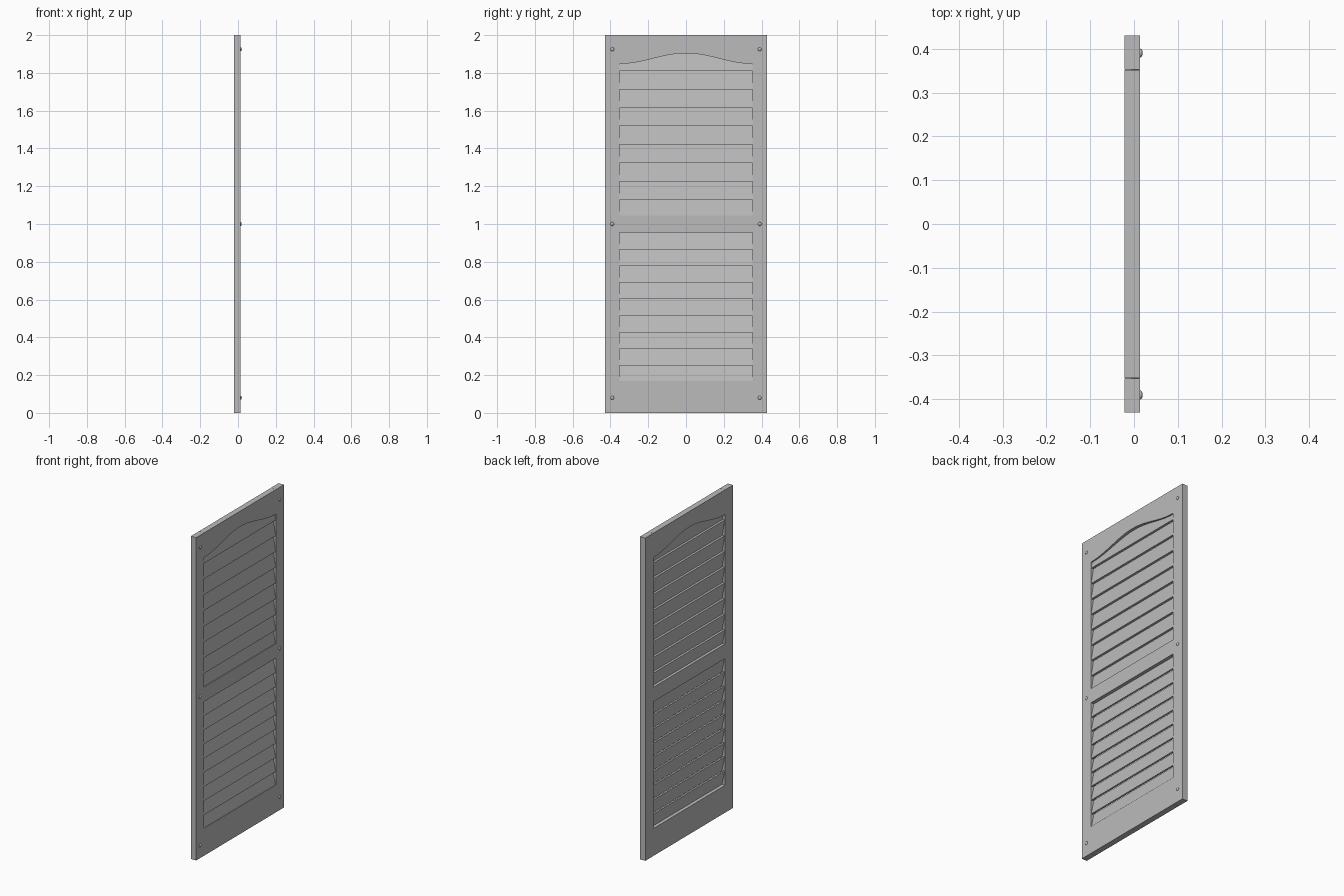
import bpy, bmesh, math

if "Cube" in bpy.data.objects:
    bpy.data.objects.remove(bpy.data.objects["Cube"])

grey = bpy.data.materials.new("light_grey_paint")
grey.use_nodes = True
grey.diffuse_color = (0.5, 0.5, 0.5, 1)
grey.node_tree.nodes["Principled BSDF"].inputs["Base Color"].default_value = (0.5, 0.5, 0.5, 1)

BACK, FRONT = -0.022, 0.014    # panel thickness along x
HALF, INNER = 0.43, 0.352      # outer and inner edges of the stiles


def finish(bm, name):
    bmesh.ops.recalc_face_normals(bm, faces=bm.faces)
    mesh = bpy.data.meshes.new(name)
    bm.to_mesh(mesh)
    bm.free()
    mesh.materials.append(grey)
    ob = bpy.data.objects.new(name, mesh)
    bpy.context.collection.objects.link(ob)
    return ob


def prism(name, points, offset):
    """Sweep a closed outline of 3D points along an offset."""
    bm = bmesh.new()
    face = bm.faces.new([bm.verts.new(p) for p in points])
    res = bmesh.ops.extrude_face_region(bm, geom=[face])
    moved = [v for v in res["geom"] if isinstance(v, bmesh.types.BMVert)]
    bmesh.ops.translate(bm, verts=moved, vec=offset)
    return finish(bm, name)


def panel(name, outline):
    """Board with a y-z outline and the full panel thickness."""
    return prism(name, [(BACK, y, z) for y, z in outline], (FRONT - BACK, 0, 0))


def board(name, y0, y1, z0, z1):
    return panel(name, [(y0, z0), (y1, z0), (y1, z1), (y0, z1)])


# Side stiles
board("front_stile", -HALF, -INNER, 0, 2)
board("rear_stile", INNER, HALF, 0, 2)

# Straight rails
RAIL = INNER - 0.001
board("bottom_rail", -RAIL, RAIL, 0, 0.17)
board("middle_rail", -RAIL, RAIL, 0.955, 1.045)

# Top rail with a bell-shaped arch underneath
STEPS = 32
arch = []
for i in range(STEPS + 1):
    y = RAIL * (2 * i / STEPS - 1)
    arch.append((y, 1.848 + 0.056 * (0.5 + 0.5 * math.cos(math.pi * y / RAIL))))
panel("top_rail", arch + [(RAIL, 2), (-RAIL, 2)])


# Overlapping louvres: lower edge forward, upper edge set back
def louvre(name, z, height, thick):
    bottom, top = 0.012, BACK + 0.003 + thick
    outline = [(bottom, z), (top, z + height),
               (top - thick, z + height), (bottom - thick, z)]
    prism(name, [(x, -INNER, h) for x, h in outline], (0, 2 * INNER, 0))


for i in range(9):
    louvre(f"upper_louvre_{i + 1}", 1.03 + i * 0.0975, 0.1, 0.014)
    louvre(f"lower_louvre_{i + 1}", 0.163 + i * 0.0878, 0.094, 0.011)

# Domed screw heads on the stiles
for side, y in (("front", -0.39), ("rear", 0.39)):
    for level, z in (("bottom", 0.08), ("middle", 1.0), ("top", 1.925)):
        bm = bmesh.new()
        bmesh.ops.create_uvsphere(bm, u_segments=16, v_segments=8, radius=0.01)
        for v in bm.verts:
            v.co = (FRONT + v.co.z * 0.6, y + v.co.x, z + v.co.y)
        for f in bm.faces:
            f.smooth = True
        finish(bm, f"{side}_{level}_screw")
